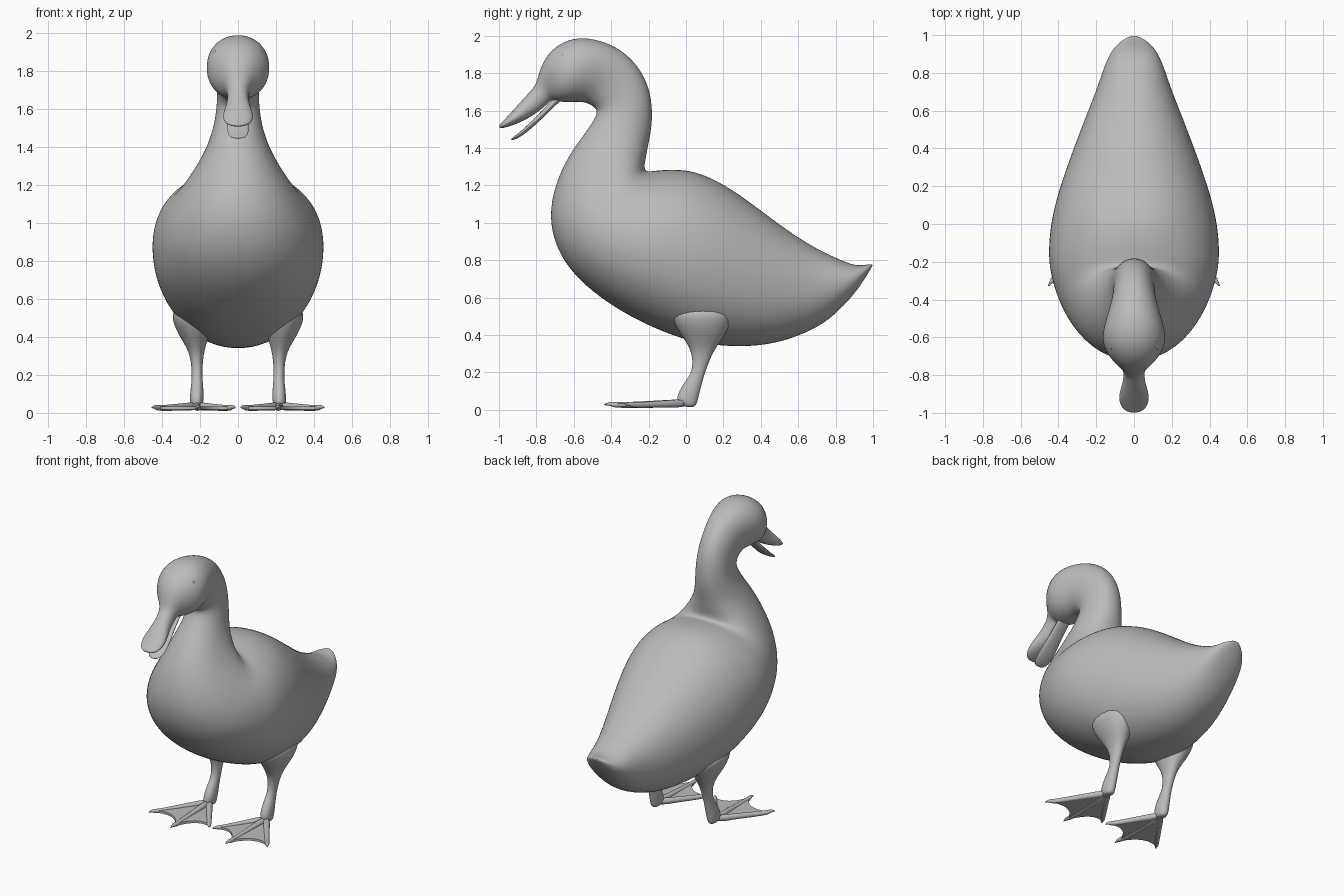
import bpy, bmesh, math
from mathutils import Vector

cube = bpy.data.objects.get("Cube")
if cube:
    bpy.data.objects.remove(cube)

grey = bpy.data.materials.new("plain_grey")
grey.use_nodes = True
grey.diffuse_color = (0.5, 0.5, 0.5, 1)
grey.node_tree.nodes["Principled BSDF"].inputs["Base Color"].default_value = (0.5, 0.5, 0.5, 1)


def finish(name, bm, levels=0):
    """Turn a bmesh into a smooth, coloured object."""
    bmesh.ops.recalc_face_normals(bm, faces=bm.faces)
    mesh = bpy.data.meshes.new(name)
    bm.to_mesh(mesh)
    bm.free()
    mesh.materials.append(grey)
    obj = bpy.data.objects.new(name, mesh)
    bpy.context.collection.objects.link(obj)
    if levels:
        mod = obj.modifiers.new("smooth", 'SUBSURF')
        mod.levels = mod.render_levels = levels
    bpy.ops.object.select_all(action='DESELECT')
    obj.select_set(True)
    bpy.context.view_layer.objects.active = obj
    bpy.ops.object.shade_smooth_by_angle(angle=math.radians(50))
    return obj


def loft(name, rings, sides=24, levels=2, power=0.94):
    """Skin rounded rings, each given by a top point, a bottom point and a side vector."""
    bm = bmesh.new()
    loops = []
    for top, bottom, side in rings:
        mid, up = (top + bottom) / 2, (top - bottom) / 2
        loop = []
        for i in range(sides):
            t = math.tau * i / sides
            c, s = math.cos(t), math.sin(t)
            c, s = (math.copysign(abs(v) ** power, v) for v in (c, s))
            loop.append(bm.verts.new(mid + up * c + side * s))
        loops.append(loop)
    for a, b in zip(loops, loops[1:]):
        for i in range(sides):
            j = (i + 1) % sides
            bm.faces.new((a[i], a[j], b[j], b[i]))
    bm.faces.new(loops[0])
    bm.faces.new(loops[-1])
    return finish(name, bm, levels)


def profile(rows, x=0.0):
    """Rows of top y, top z, bottom y, bottom z, half width."""
    return [(Vector((x, a, b)), Vector((x, c, d)), Vector((w, 0, 0)))
            for a, b, c, d, w in rows]


# Tail, trunk, neck, head and upper bill in one continuous skin
tail = [(1.0, .78, .995, .765, .02), (.96, .775, .965, .715, .08),
        (.90, .77, .91, .63, .13), (.81, .81, .82, .53, .165)]
trunk = [(.70, .86, .72, .445, .2), (.55, .955, .55, .37, .265),
         (.38, 1.085, .38, .335, .33), (.2, 1.215, .2, .335, .395),
         (.05, 1.28, .02, .36, .44), (-.06, 1.29, -.14, .42, .455)]
breast = [(-.13, 1.285, -.3, .495, .455), (-.175, 1.28, -.46, .595, .43),
          (-.205, 1.275, -.61, .725, .39), (-.22, 1.29, -.7, .87, .34),
          (-.218, 1.32, -.735, 1.03, .285), (-.21, 1.36, -.705, 1.2, .225)]
neck = [(-.2, 1.42, -.63, 1.36, .168), (-.183, 1.5, -.54, 1.48, .132),
        (-.178, 1.6, -.475, 1.575, .115), (-.193, 1.72, -.48, 1.61, .11),
        (-.25, 1.835, -.51, 1.63, .112)]
head = [(-.34, 1.925, -.545, 1.645, .125), (-.46, 1.98, -.59, 1.645, .155),
        (-.58, 1.995, -.63, 1.645, .172), (-.68, 1.96, -.67, 1.645, .152),
        (-.75, 1.89, -.70, 1.65, .112), (-.785, 1.81, -.72, 1.655, .075)]
bill = [(-.8, 1.74, -.73, 1.645, .058), (-.84, 1.695, -.78, 1.6, .053),
        (-.89, 1.64, -.84, 1.56, .068), (-.94, 1.585, -.9, 1.53, .084),
        (-.98, 1.54, -.965, 1.508, .068), (-1.0, 1.522, -.998, 1.504, .03)]
loft("body_and_head", profile(tail + trunk + breast + neck + head + bill))

# Open lower bill
loft("lower_bill", profile([
    (-.64, 1.72, -.63, 1.69, .045), (-.72, 1.655, -.7, 1.625, .045),
    (-.79, 1.58, -.775, 1.55, .05), (-.86, 1.51, -.85, 1.483, .06),
    (-.91, 1.468, -.905, 1.447, .055), (-.937, 1.45, -.935, 1.44, .025)]), sides=12)


def toe(name, points):
    """Tapered toe through x, y, z, radius points, ending in a claw."""
    rings = []
    heading = Vector(points[-1][:2]) - Vector(points[0][:2])
    across = Vector((-heading.y, heading.x, 0)).normalized()
    for x, y, z, r in points:
        p, up = Vector((x, y, z)), Vector((0, 0, r))
        rings.append((p + up, p - up, across * r))
    loft(name, rings, sides=8, levels=1)


for label, s in (("left", 1), ("right", -1)):
    # Thigh, shank and ankle
    leg = [(-.1, .56, .27, .56, .11, .25), (-.07, .46, .24, .45, .1, .24),
           (-.005, .37, .19, .37, .062, .225), (.035, .3, .145, .31, .035, .217),
           (.035, .2, .105, .21, .026, .215), (-.015, .14, .085, .14, .033, .215),
           (-.045, .085, .07, .08, .037, .217), (-.05, .05, .06, .035, .035, .218),
           (-.03, .02, .045, .01, .025, .218)]
    rings = []
    for row in leg:
        rings += profile([row[:5]], s * row[5])
    loft(label + "_leg", rings, sides=16)

    # Three clawed toes fanned out from the ankle
    start = Vector((.218, 0))
    tips = {"inner": Vector((.012, -.3)), "middle": Vector((.21, -.44)),
            "outer": Vector((.455, -.33))}
    for part, tip in tips.items():
        stages = ((0, .035, .028), (.3, .032, .02), (.55, .028, .019), (.8, .025, .016),
                  (.88, .027, .016), (.94, .034, .009), (1, .026, .003))
        pts = []
        for f, z, r in stages:
            p = start.lerp(tip, f)
            pts.append((s * p.x, p.y, z, r))
        toe(label + "_" + part + "_toe", pts)

    # Scalloped web between the toes
    bm = bmesh.new()
    inner, middle, outer = (start.lerp(t, .88) for t in tips.values())
    outline = [start]
    for a, b in ((inner, middle), (middle, outer)):
        sag = (a + b) / 2
        sag = sag.lerp(start, .3)
        for i in range(7):
            f = i / 6
            outline.append(a.lerp(sag, f).lerp(sag.lerp(b, f), f))
    low = [bm.verts.new((s * p.x, p.y, .017)) for p in outline]
    high = [bm.verts.new((s * p.x, p.y, .033)) for p in outline]
    bmesh.ops.remove_doubles(bm, verts=bm.verts, dist=.0001)
    low = [v for v in low if v.is_valid]
    high = [v for v in high if v.is_valid]
    n = len(low)
    for i in range(1, n - 1):
        bm.faces.new((low[0], low[i], low[i + 1]))
        bm.faces.new((high[0], high[i], high[i + 1]))
    for i in range(n):
        j = (i + 1) % n
        bm.faces.new((low[i], low[j], high[j], high[i]))
    finish(label + "_web", bm)

    # Slightly raised eyelid
    bm = bmesh.new()
    bmesh.ops.create_uvsphere(bm, u_segments=16, v_segments=10, radius=1)
    eye = finish(label + "_eye", bm)
    eye.scale = (.016, .034, .016)
    eye.location = (s * .112, -.632, 1.895)
    eye.rotation_euler = (math.radians(-8), 0, s * math.radians(18))
